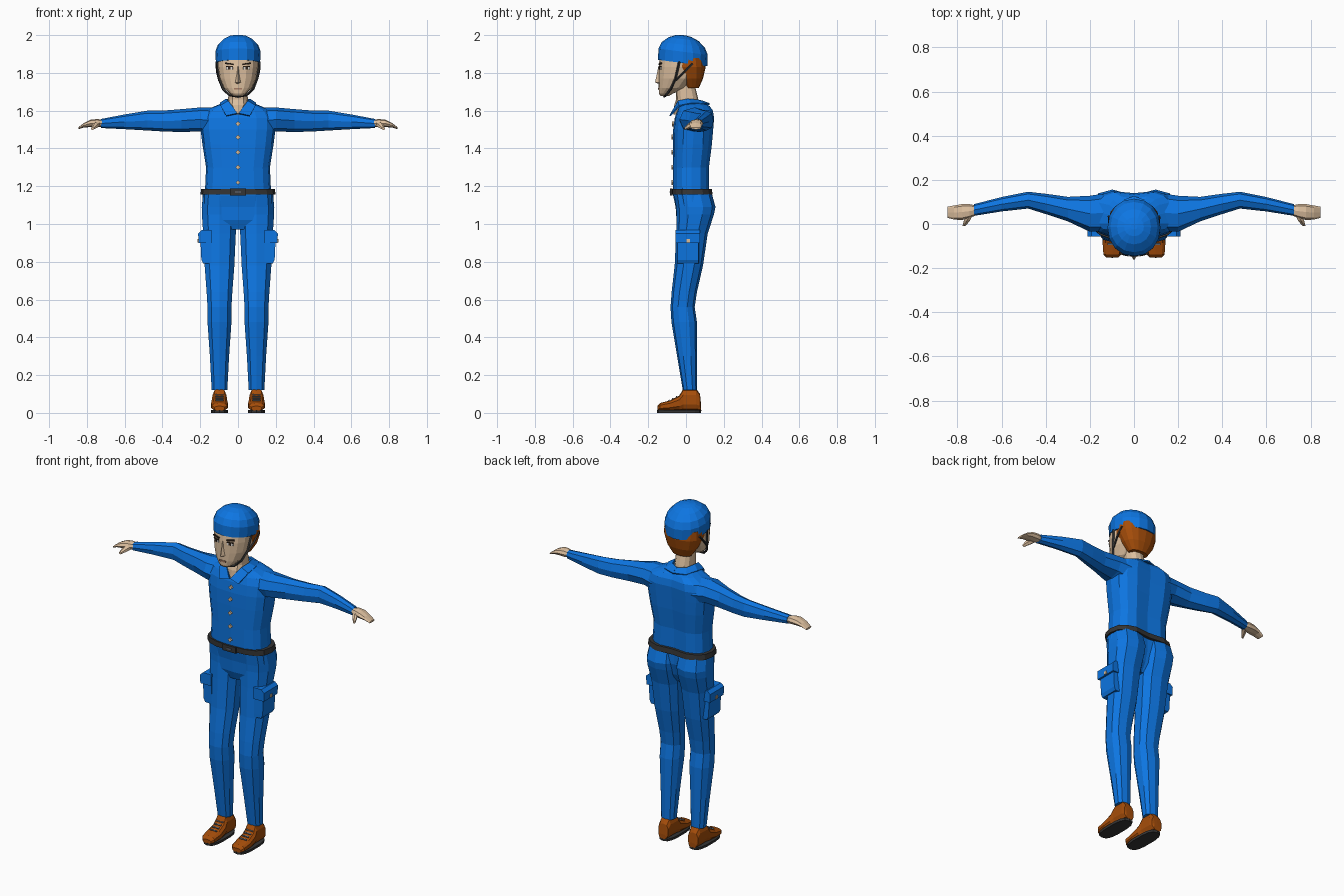
import bpy, bmesh, math
from mathutils import Vector


def material(name, rgb):
    m = bpy.data.materials.new(name)
    m.diffuse_color = (*rgb, 1)
    return m


BLUE = material("blue cloth", (0.004, 0.18, 0.76))
SKIN = material("skin", (0.73, 0.53, 0.35))
BROWN = material("brown leather and hair", (0.38, 0.075, 0.003))
DARK = material("dark grey strap", (0.035, 0.035, 0.035))
TAN = material("tan button", (0.72, 0.52, 0.33))
LACE = material("grey lace", (0.16, 0.18, 0.22))
WHITE = material("eye white", (0.75, 0.72, 0.68))
BROW = material("dark brow", (0.03, 0.018, 0.012))
LIP = material("lip", (0.38, 0.2, 0.13))


def finish(name, bm, mat):
    bmesh.ops.recalc_face_normals(bm, faces=bm.faces)
    me = bpy.data.meshes.new(name)
    bm.to_mesh(me)
    bm.free()
    me.materials.append(mat)
    ob = bpy.data.objects.new(name, me)
    bpy.context.collection.objects.link(ob)
    return ob


def loft(name, rings, mat):
    """Skin a closed tube over rings of points and cap both ends."""
    bm = bmesh.new()
    vs = [[bm.verts.new(p) for p in r] for r in rings]
    n = len(vs[0])
    for a, b in zip(vs, vs[1:]):
        for i in range(n):
            j = (i + 1) % n
            bm.faces.new((a[i], a[j], b[j], b[i]))
    bm.faces.new(vs[0])
    bm.faces.new(vs[-1])
    return finish(name, bm, mat)


def oval(n, p):
    """Unit superellipse points, first one at the bottom."""
    out = []
    for i in range(n):
        a = 2 * math.pi * i / n - math.pi / 2
        c, s = math.cos(a), math.sin(a)
        out.append((math.copysign(abs(c) ** (2 / p), c) if abs(c) > 1e-6 else 0,
                    math.copysign(abs(s) ** (2 / p), s) if abs(s) > 1e-6 else 0))
    return out


def upright(name, rows, mat, n=16, p=2.4, groove=0, slope=0):
    """Rows are (z, centre x, half width, front y, back y)."""
    rings = []
    for z, cx, hx, y0, y1 in rows:
        ring = []
        for u, v in oval(n, p):
            y = (y0 + y1) / 2 + v * (y1 - y0) / 2
            if groove and v > 0 and abs(u) < 0.05:
                y -= groove
            ring.append((cx + u * hx, y, z + slope * y))
        rings.append(ring)
    return loft(name, rings, mat)


def sideways(name, rows, mat, s, n=8, p=2.3):
    """Rows are (x, y0, y1, z0, z1), mirrored by s."""
    return loft(name, [[(s * x, (a + b) / 2 + u * (b - a) / 2, (c + d) / 2 + v * (d - c) / 2)
                        for u, v in oval(n, p)] for x, a, b, c, d in rows], mat)


def box(name, centre, size, mat, turn=(0, 0, 0)):
    bm = bmesh.new()
    bmesh.ops.create_cube(bm, size=1)
    for v in bm.verts:
        v.co = Vector(v.co) * Vector(size)
    ob = finish(name, bm, mat)
    ob.location = centre
    ob.rotation_euler = turn
    return ob


def strip(name, pts, w, mat):
    """Four-sided cord through the points."""
    pts = [Vector(p) for p in pts]
    rings = []
    for i, p in enumerate(pts):
        d = (pts[min(i + 1, len(pts) - 1)] - pts[max(i - 1, 0)]).normalized()
        a = d.cross(Vector((0.3, 1, 0.2))).normalized()
        b = d.cross(a)
        rings.append([p + a * w, p + b * w, p - a * w, p - b * w])
    return loft(name, rings, mat)


# Shirt, hips and belt
upright("shirt", [(1.15, 0, .185, -.07, .13), (1.19, 0, .174, -.07, .127), (1.3, 0, .169, -.07, .127),
                  (1.42, 0, .188, -.07, .143), (1.5, 0, .198, -.068, .15), (1.56, 0, .2, -.06, .155),
                  (1.6, 0, .178, -.046, .148), (1.625, 0, .12, -.04, .13), (1.645, 0, .068, -.036, .085)],
        BLUE, p=2.7, groove=.015)
upright("hips", [(.97, 0, .09, -.03, .08), (1.02, 0, .17, -.05, .11), (1.09, 0, .19, -.055, .13),
                 (1.16, 0, .188, -.07, .13)], BLUE, p=2.7, groove=.015)
upright("belt", [(1.155, 0, .199, -.077, .147), (1.186, 0, .195, -.077, .143)], DARK, p=2.7, groove=.015)
box("buckle_plate", (0, -.078, 1.17), (.085, .012, .036), DARK)
box("buckle_pin", (0, -.085, 1.17), (.03, .006, .006), LACE)
for i, z in enumerate((1.22, 1.3, 1.38, 1.46, 1.53)):
    box(f"shirt_button_{i}", (0, -.072 if z < 1.5 else -.067, z), (.018, .012, .018), TAN, (0, math.pi / 4, 0))

# Neck, head, nose and mouth
upright("neck", [(1.58, 0, .01, -.066, -.02), (1.63, 0, .055, -.062, .07), (1.66, 0, .052, -.052, .065),
                 (1.72, 0, .05, -.055, .05), (1.77, 0, .05, -.05, .05)], SKIN, n=12)
upright("head", [(1.678, 0, .025, -.135, -.09), (1.69, 0, .042, -.143, -.07), (1.72, 0, .075, -.145, 0),
                 (1.77, 0, .098, -.145, .05), (1.83, 0, .108, -.145, .08), (1.89, 0, .11, -.138, .09)],
        SKIN, p=2.2)
loft("nose", [[(-h, -.135, z), (0, y, z), (h, -.135, z)]
              for z, h, y in ((1.742, .014, -.145), (1.75, .02, -.164), (1.79, .012, -.155), (1.835, .009, -.146))], SKIN)
box("mouth", (0, -.145, 1.716), (.042, .006, .009), LIP)

# Hair and helmet
upright("hair", [(1.72, 0, .058, .0, .068), (1.77, 0, .092, -.03, .09), (1.83, 0, .114, -.07, .104),
                 (1.88, 0, .113, -.075, .1)], BROWN, p=2.3)
upright("helmet", [(1.85, 0, .117, -.148, .113), (1.91, 0, .12, -.146, .115), (1.947, 0, .107, -.128, .1),
                   (1.977, 0, .077, -.092, .067), (1.993, 0, .045, -.055, .03), (1.998, 0, .015, -.025, .0)],
        BLUE, p=2.1, slope=-.13)

# Chin strap, one piece from side to side, with a rear branch
half = [(.113, -.035, 1.86), (.101, -.055, 1.77), (.08, -.08, 1.715), (.046, -.105, 1.683)]
strip("chin_strap", half + [(0, -.115, 1.675)] + [(-x, y, z) for x, y, z in reversed(half)], .007, DARK)

for side, s in (("left", 1), ("right", -1)):
    # Face details
    box(side + "_brow", (s * .046, -.137, 1.848), (.045, .008, .008), BROW, (0, s * -.12, s * .25))
    box(side + "_eye", (s * .045, -.137, 1.826), (.036, .007, .015), WHITE, (0, 0, s * .25))
    box(side + "_eyelid", (s * .045, -.138, 1.834), (.038, .008, .004), BROW, (0, 0, s * .25))
    box(side + "_iris", (s * .045, -.139, 1.826), (.014, .007, .015), BROW, (0, 0, s * .25))
    strip(side + "_rear_strap", [(s * .114, .035, 1.85), (s * .112, -.005, 1.81), (s * .1, -.055, 1.76)], .006, DARK)

    # Collar flap
    bm = bmesh.new()
    inner = [(0, .085, 1.65), (.045, .06, 1.655), (.062, .01, 1.66), (.05, -.04, 1.65), (.003, -.076, 1.585)]
    outer = [(0, .125, 1.635), (.07, .1, 1.634), (.095, .03, 1.638), (.092, -.035, 1.625), (.062, -.085, 1.572)]
    a, b = [[bm.verts.new((s * x, y, z)) for x, y, z in row] for row in (inner, outer)]
    for i in range(4):
        bm.faces.new((a[i], a[i + 1], b[i + 1], b[i]))
    collar = finish(side + "_collar", bm, BLUE)
    thick = collar.modifiers.new("thickness", "SOLIDIFY")
    thick.thickness = .008
    thick.offset = 0

    # Sleeve, hand and thumb
    sideways(side + "_sleeve", [(.12, -.035, .14, 1.47, 1.618), (.2, -.035, .128, 1.49, 1.617),
                                (.3, .012, .123, 1.487, 1.608), (.4, .045, .137, 1.49, 1.6),
                                (.48, .07, .146, 1.495, 1.6), (.6, .057, .122, 1.502, 1.58),
                                (.725, .037, .09, 1.508, 1.556)], BLUE, s)
    sideways(side + "_hand", [(.71, .042, .083, 1.515, 1.55), (.745, .027, .09, 1.512, 1.556),
                              (.78, .018, .09, 1.513, 1.552), (.815, .02, .084, 1.511, 1.535),
                              (.845, .028, .078, 1.501, 1.512)], SKIN, s)
    loft(side + "_thumb", [[(s * (x + u * r), y, z + v * r) for u, v in oval(6, 2)] for x, y, z, r in
                           ((.74, .05, 1.53, .017), (.757, .015, 1.52, .016), (.77, -.008, 1.505, .008))], SKIN)

    # Trouser leg with the buttock
    c = s * .098
    upright(side + "_trouser_leg", [(.12, c, .043, -.017, .058), (.3, c, .053, -.047, .058), (.48, c, .066, -.077, .058),
                                    (.56, c, .066, -.082, .046), (.64, c, .071, -.076, .058), (.78, c, .082, -.06, .09),
                                    (.95, c, .09, -.052, .115), (1.05, c, .097, -.05, .148), (1.09, c, .098, -.053, .156),
                                    (1.16, c, .09, -.062, .137)], BLUE, n=10)

    # Thigh pocket, flap and button
    loft(side + "_pocket", [[(s * .14, -.05, z), (s * x, -.046, z), (s * x, .066, z), (s * .14, .07, z)]
                            for z, x in ((.79, .184), (.81, .194), (.94, .2))], BLUE)
    loft(side + "_pocket_flap", [[(s * .14, -.056, z), (s * x, -.056, z), (s * x, .074, z), (s * .14, .074, z)]
                                 for z, x in ((.9, .209), (.95, .211), (.967, .192))], BLUE)
    box(side + "_pocket_button", (s * .21, .012, .912), (.008, .018, .018), TAN)

    # Shoe, sole and laces
    upright(side + "_sole", [(0, c, .045, -.153, .08), (.014, c, .046, -.154, .081)], DARK, n=14, p=2.9)
    loft(side + "_shoe", [[(c + u * h, y, (.012 + t) / 2 + v * (t - .012) / 2) for u, v in oval(10, 2.8)]
                          for y, h, t in ((-.152, .028, .036), (-.138, .042, .052), (-.085, .046, .066), (-.035, .042, .092),
                                          (-.014, .038, .128), (.054, .037, .128), (.074, .033, .1), (.08, .024, .04))], BROWN)
    for i in range(4):
        y = -.09 + i * .02
        box(f"{side}_lace_{i}", (c, y, .066 + i * .0095), (.044, .007, .007), LACE, (.4, 0, 0))
